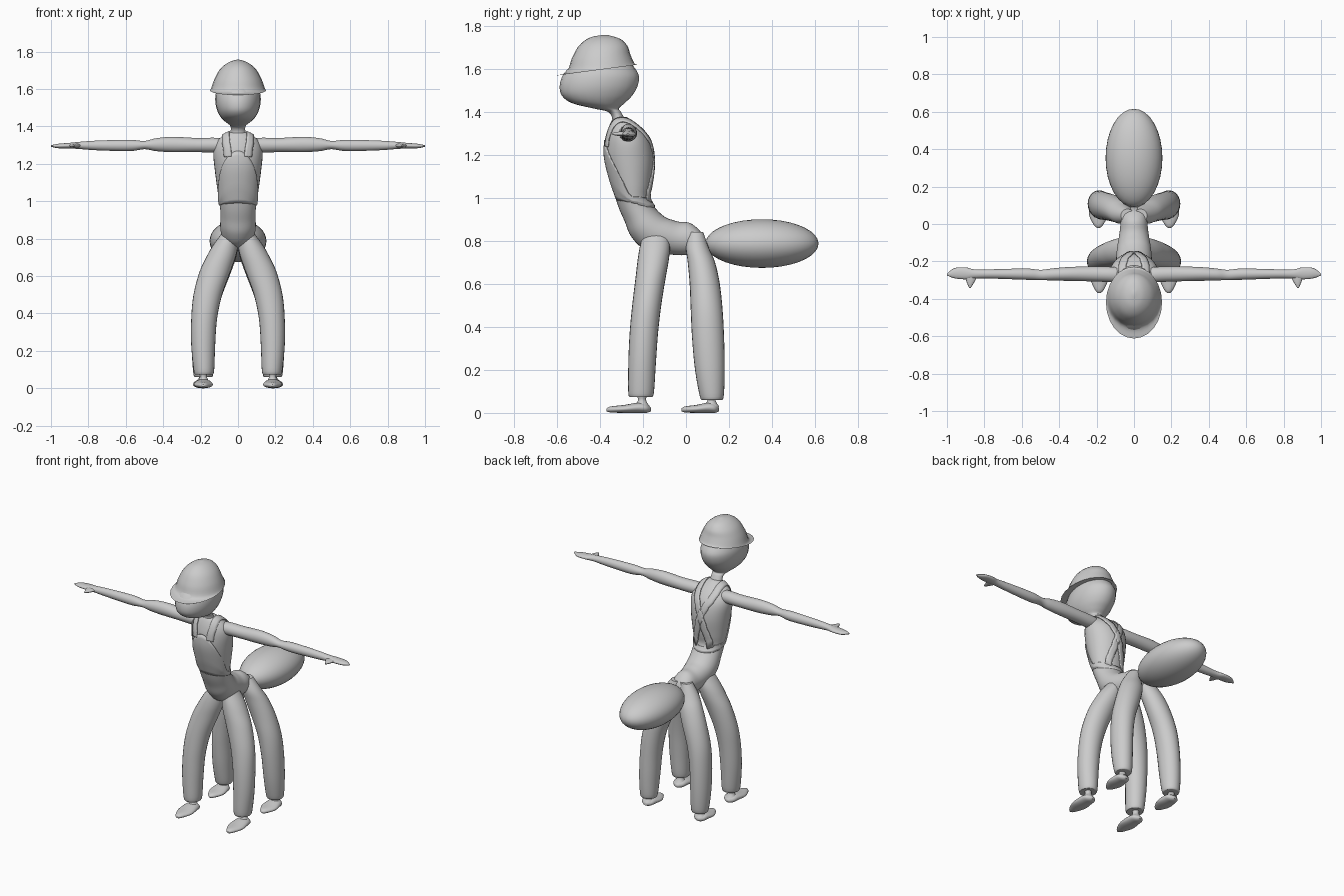
import bpy, bmesh, math
from mathutils import Vector
from mathutils.bvhtree import BVHTree

if "Cube" in bpy.data.objects:
    bpy.data.objects.remove(bpy.data.objects["Cube"])


def catmull(rows, steps):
    """Smooth interpolation through tuples of numbers."""
    out = []
    for i in range(len(rows) - 1):
        a, b, c, d = (rows[max(0, min(len(rows) - 1, i + k))] for k in (-1, 0, 1, 2))
        for s in range(steps):
            t = s / steps
            out.append([0.5 * (2 * q + (r - p) * t + (2 * p - 5 * q + 4 * r - w) * t * t
                               + (3 * q - p - 3 * r + w) * t ** 3)
                        for p, q, r, w in zip(a, b, c, d)])
    return out + [list(rows[-1])]


def make(name, bm, mirror=False, angle=50):
    bmesh.ops.recalc_face_normals(bm, faces=bm.faces)
    me = bpy.data.meshes.new(name)
    bm.to_mesh(me)
    bm.free()
    me.polygons.foreach_set("use_smooth", [True] * len(me.polygons))
    me.set_sharp_from_angle(angle=math.radians(angle))
    ob = bpy.data.objects.new(name, me)
    bpy.context.collection.objects.link(ob)
    if mirror:
        ob.modifiers.new("Mirror", 'MIRROR')
    return ob


def skin(bm, rings, closed=True):
    n = len(rings[0])
    for r, q in zip(rings, rings[1:]):
        for j in range(n if closed else n - 1):
            k = (j + 1) % n
            bm.faces.new((r[j], r[k], q[k], q[j]))


def loft(name, sections, mirror=False, steps=5, sides=24):
    """Sections are (centre xyz, half-axis u xyz, half-axis v xyz)."""
    bm = bmesh.new()
    rings = []
    for s in catmull(sections, steps):
        c, u, v = Vector(s[:3]), Vector(s[3:6]), Vector(s[6:])
        rings.append([bm.verts.new(c + u * math.cos(2 * math.pi * j / sides)
                                   + v * math.sin(2 * math.pi * j / sides)) for j in range(sides)])
    skin(bm, rings)
    bm.faces.new(rings[0])
    bm.faces.new(rings[-1])
    return make(name, bm, mirror)


# Section adapters
def side_sec(yf, zf, yb, zb, rx):      # front and back outline points plus half width
    return (0, (yf + yb) / 2, (zf + zb) / 2, rx, 0, 0, 0, (yb - yf) / 2, (zb - zf) / 2)


def level_sec(x0, x1, y0, y1, z):      # horizontal slice
    return ((x0 + x1) / 2, (y0 + y1) / 2, z, (x1 - x0) / 2, 0, 0, 0, (y1 - y0) / 2, 0)


def x_sec(x, y, z, ry, rz):            # slice across x
    return (x, y, z, 0, ry, 0, 0, 0, rz)


def y_sec(x, y, z0, z1, rx):           # slice across y
    return (x, y, (z0 + z1) / 2, rx, 0, 0, 0, 0, (z1 - z0) / 2)


# Torso bending back into the rump
body = loft("body", [side_sec(*s) for s in (
    (-.335, 1.375, -.275, 1.375, .03), (-.35, 1.35, -.245, 1.355, .078),
    (-.365, 1.31, -.20, 1.315, .117), (-.375, 1.26, -.165, 1.26, .132),
    (-.375, 1.18, -.15, 1.17, .125), (-.345, 1.06, -.16, 1.06, .11),
    (-.315, .96, -.168, 1.0, .097), (-.285, .89, -.145, .955, .094),
    (-.255, .82, -.10, .912, .095), (-.19, .76, -.06, .896, .09),
    (-.06, .735, -.03, .888, .077), (.02, .735, .02, .882, .07),
    (.06, .745, .07, .84, .06), (.088, .775, .09, .79, .02))], sides=32)

# Head and neck
loft("head", [side_sec(f, z, b, z, r) for z, f, b, r in (
    (1.33, -.35, -.27, .05), (1.37, -.343, -.287, .04), (1.40, -.365, -.303, .04),
    (1.415, -.43, -.312, .055), (1.44, -.53, -.285, .085), (1.475, -.577, -.25, .107),
    (1.52, -.587, -.225, .12), (1.57, -.572, -.22, .12), (1.62, -.53, -.25, .105))])

# Hat with tilted brim
loft("hat", [side_sec(*s) for s in (
    (-.612, 1.567, -.228, 1.618, .15), (-.555, 1.585, -.24, 1.625, .143),
    (-.53, 1.65, -.258, 1.665, .124), (-.495, 1.71, -.272, 1.705, .094),
    (-.445, 1.745, -.305, 1.738, .052), (-.385, 1.757, -.365, 1.757, .006))])

# Trouser legs
loft("front_leg", [level_sec(*s) for s in (
    (0, .085, -.20, -.08, .83), (0, .13, -.215, -.075, .77), (.01, .165, -.225, -.08, .71),
    (.04, .205, -.235, -.095, .625), (.085, .238, -.25, -.115, .50), (.112, .25, -.262, -.13, .37),
    (.122, .25, -.268, -.14, .23), (.128, .236, -.268, -.15, .09), (.14, .225, -.255, -.165, .075))], True)
loft("hind_leg", [level_sec(*s) for s in (
    (0, .07, .01, .08, .84), (0, .12, .0, .105, .77), (.01, .16, .008, .135, .70),
    (.045, .20, .017, .157, .60), (.09, .232, .022, .17, .48), (.115, .245, .028, .177, .35),
    (.125, .247, .042, .18, .2), (.133, .238, .065, .175, .075), (.145, .226, .078, .16, .06))], True)

# Feet and ankles
for name, x, toe, size in (("front", .185, -.37, .207), ("hind", .19, -.022, .175)):
    loft(name + "_foot", [y_sec(x, toe + t * size, z0, z1, r) for t, z0, z1, r in (
        (0, .008, .02, .006), (.1, .002, .03, .025), (.4, .0, .037, .05),
        (.72, .0, .048, .046), (.9, .0, .042, .036), (1, .008, .025, .01))], True)
    ay = toe + size * .8
    loft(name + "_ankle", [level_sec(x - r, x + r, ay - r, ay + r, z) for z, r in (
        (.03, .036), (.055, .02), (.075, .021), (.10, .03))], True)

# Arms, hands and thumbs
loft("arm", [x_sec(*s) for s in (
    (.06, -.275, 1.30, .04, .03), (.12, -.27, 1.30, .041, .039), (.22, -.267, 1.30, .04, .038),
    (.35, -.267, 1.303, .037, .041), (.44, -.27, 1.302, .032, .034), (.5, -.272, 1.30, .027, .022),
    (.58, -.268, 1.298, .03, .03), (.75, -.267, 1.298, .025, .026), (.85, -.267, 1.298, .024, .019),
    (.90, -.264, 1.297, .032, .015), (.96, -.263, 1.295, .027, .012), (1.0, -.27, 1.295, .005, .004))], True)
loft("thumb", [y_sec(x, y, 1.297 - h, 1.297 + h, r) for x, y, h, r in (
    (.875, -.265, .012, .045), (.873, -.295, .011, .028), (.875, -.32, .009, .016),
    (.877, -.342, .004, .004))], True)

# Bushy tail
bm = bmesh.new()
bmesh.ops.create_uvsphere(bm, u_segments=32, v_segments=18, radius=1)
tail = make("tail", bm)
tail.location, tail.scale = (0, .353, .787), (.152, .263, .113)

# Dungaree shell hugging the torso: high bib in front, low waist behind
tree = BVHTree.FromPolygons([v.co for v in body.data.vertices],
                            [list(p.vertices) for p in body.data.polygons])
bm = bmesh.new()
columns = []
for j in range(48):
    a = 2 * math.pi * j / 48
    top = 1.0 + .27 * max(0, math.cos(a)) ** 1.5
    column = []
    for i in range(13):
        z = .97 + (top - .97) * i / 12
        co, no, _, _ = tree.find_nearest(Vector((.14 * math.sin(a), -.255 - .13 * math.cos(a), z)))
        column.append(bm.verts.new(co + no * .006 * min(1, i / 4)))
    columns.append(column)
skin(bm, columns + columns[:1], closed=False)
shell = make("dungaree_bib", bm)
shell.modifiers.new("Solidify", 'SOLIDIFY').thickness = .006

# Straps over the shoulders, crossing behind
bm = bmesh.new()
guide = [Vector(p) for p in catmull([(.072, -.41, 1.24), (.074, -.39, 1.31), (.076, -.29, 1.39),
                                     (.062, -.17, 1.32), (.0, -.1, 1.19), (-.075, -.13, 1.0)], 7)]
rows = []
for i, p in enumerate(guide):
    co, no, _, _ = tree.find_nearest(p)
    along = guide[min(i + 1, len(guide) - 1)] - guide[max(i - 1, 0)]
    across = along.cross(no).normalized() * .021
    row = []
    for k in (-1, -.33, .33, 1):
        c, n, _, _ = tree.find_nearest(co + across * k)
        row.append(bm.verts.new(c + n * .007))
    rows.append(row)
skin(bm, rows, closed=False)
strap = make("strap", bm, True)
strap.modifiers.new("Solidify", 'SOLIDIFY').thickness = .006
